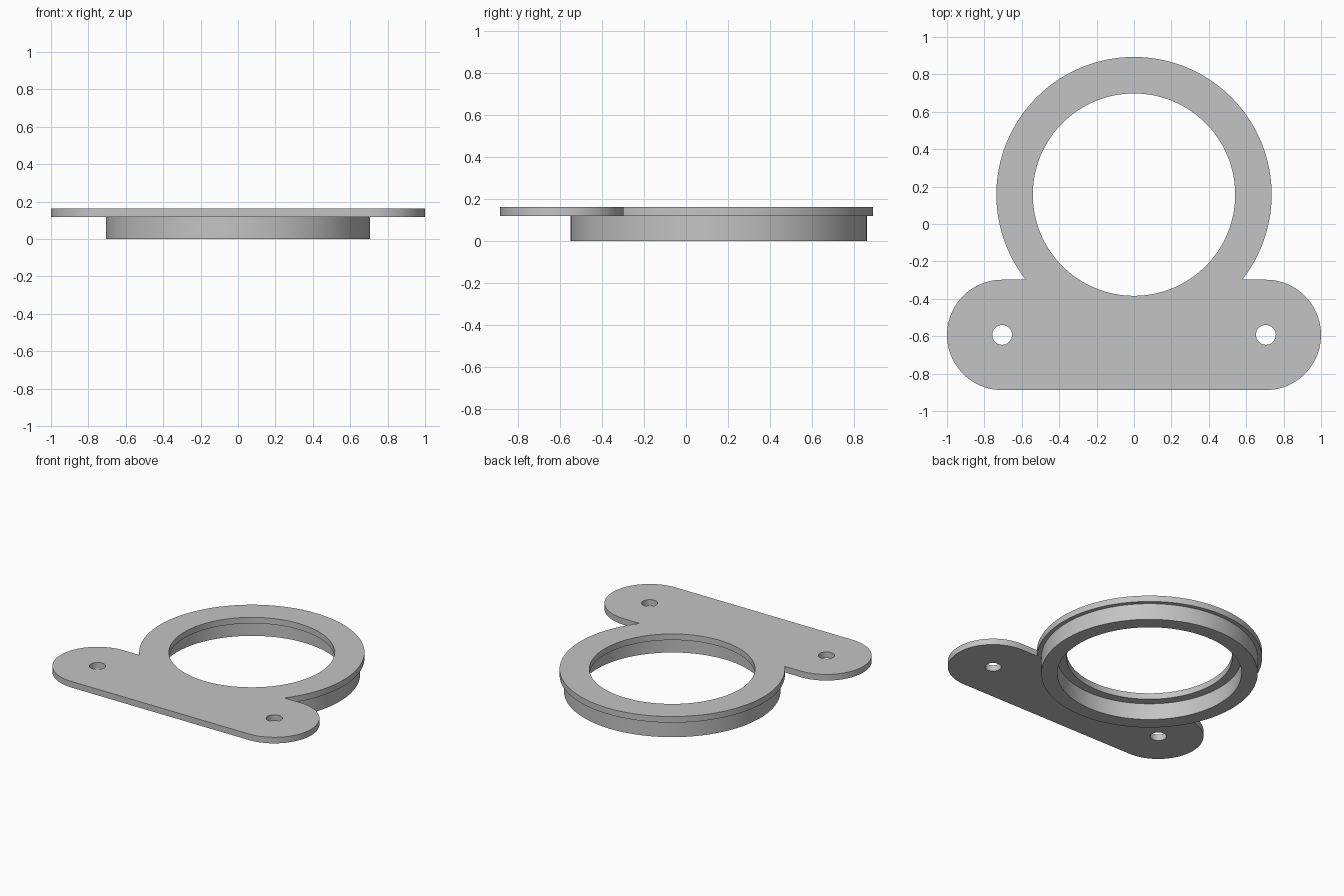
import bpy, bmesh
from math import pi, sin, cos, asin, radians
from mathutils import Matrix, Vector

cube = bpy.data.objects.get("Cube")
if cube:
    bpy.data.objects.remove(cube, do_unlink=True)

RING_Y, RING_R, BORE_R = 0.157, 0.736, 0.541
TAB_X, TAB_Y, TAB_R, HOLE_R = 0.705, -0.593, 0.295, 0.053
COLLAR_R, COLLAR_BORE = 0.707, 0.602
PLATE_Z, TOP_Z = 0.118, 0.162

grey = bpy.data.materials.new("plain grey")
grey.use_nodes = True
colour = (0.55, 0.55, 0.55, 1)
grey.diffuse_color = colour
grey.node_tree.nodes["Principled BSDF"].inputs["Base Color"].default_value = colour


def arc(x, y, r, a0, a1, n):
    return [(x + r * cos(a0 + (a1 - a0) * i / n),
             y + r * sin(a0 + (a1 - a0) * i / n)) for i in range(n + 1)]


def circle(x, y, r, n):
    return arc(x, y, r, 0, 2 * pi, n)[:-1]


def finish(obj):
    """Weld, orient and smooth the mesh."""
    bm = bmesh.new()
    bm.from_mesh(obj.data)
    bmesh.ops.remove_doubles(bm, verts=bm.verts, dist=0.0001)
    bmesh.ops.recalc_face_normals(bm, faces=bm.faces)
    bm.to_mesh(obj.data)
    bm.free()
    obj.data.materials.clear()
    obj.data.materials.append(grey)
    bpy.ops.object.select_all(action="DESELECT")
    obj.select_set(True)
    bpy.context.view_layer.objects.active = obj
    bpy.ops.object.shade_smooth_by_angle(angle=radians(30))


def extruded_plate(name, loops, z0, z1):
    """Extrude an outline; the later loops become holes."""
    curve = bpy.data.curves.new(name, "CURVE")
    curve.dimensions = "2D"
    curve.fill_mode = "BOTH"
    curve.extrude = (z1 - z0) / 2
    for loop in loops:
        spline = curve.splines.new("POLY")
        spline.points.add(len(loop) - 1)
        for point, (x, y) in zip(spline.points, loop):
            point.co = (x, y, 0, 1)
        spline.use_cyclic_u = True
    helper = bpy.data.objects.new(name + " outline", curve)
    bpy.context.collection.objects.link(helper)
    graph = bpy.context.evaluated_depsgraph_get()
    mesh = bpy.data.meshes.new_from_object(helper.evaluated_get(graph))
    bpy.data.objects.remove(helper, do_unlink=True)
    mesh.transform(Matrix.Translation((0, 0, (z0 + z1) / 2)))
    obj = bpy.data.objects.new(name, mesh)
    bpy.context.collection.objects.link(obj)
    finish(obj)


# Mounting plate: ring and rounded foot in one outline, with bore and screw holes
join = asin((TAB_Y + TAB_R - RING_Y) / RING_R)
outline = (arc(0, RING_Y, RING_R, join, pi - join, 128)
           + arc(-TAB_X, TAB_Y, TAB_R, pi / 2, 3 * pi / 2, 48)
           + arc(TAB_X, TAB_Y, TAB_R, -pi / 2, pi / 2, 48))
holes = [circle(0, RING_Y, BORE_R, 128)]
holes += [circle(side * TAB_X, TAB_Y, HOLE_R, 32) for side in (-1, 1)]
extruded_plate("mounting_plate", [outline] + holes, PLATE_Z, TOP_Z)

# Collar under the ring: a spun profile, open where it meets the plate
bm = bmesh.new()
profile = [(COLLAR_R, PLATE_Z), (COLLAR_R, 0), (COLLAR_BORE, 0), (COLLAR_BORE, PLATE_Z)]
verts = [bm.verts.new((r, RING_Y, z)) for r, z in profile]
edges = [bm.edges.new(pair) for pair in zip(verts, verts[1:])]
bmesh.ops.spin(bm, geom=verts + edges, cent=Vector((0, RING_Y, 0)), axis=(0, 0, 1),
               angle=2 * pi, steps=128)
mesh = bpy.data.meshes.new("collar")
bm.to_mesh(mesh)
bm.free()
collar = bpy.data.objects.new("collar", mesh)
bpy.context.collection.objects.link(collar)
finish(collar)
# The open shell must face outwards: its base looks down
base = min(mesh.polygons, key=lambda p: p.center.z)
if base.normal.z > 0:
    mesh.flip_normals()
